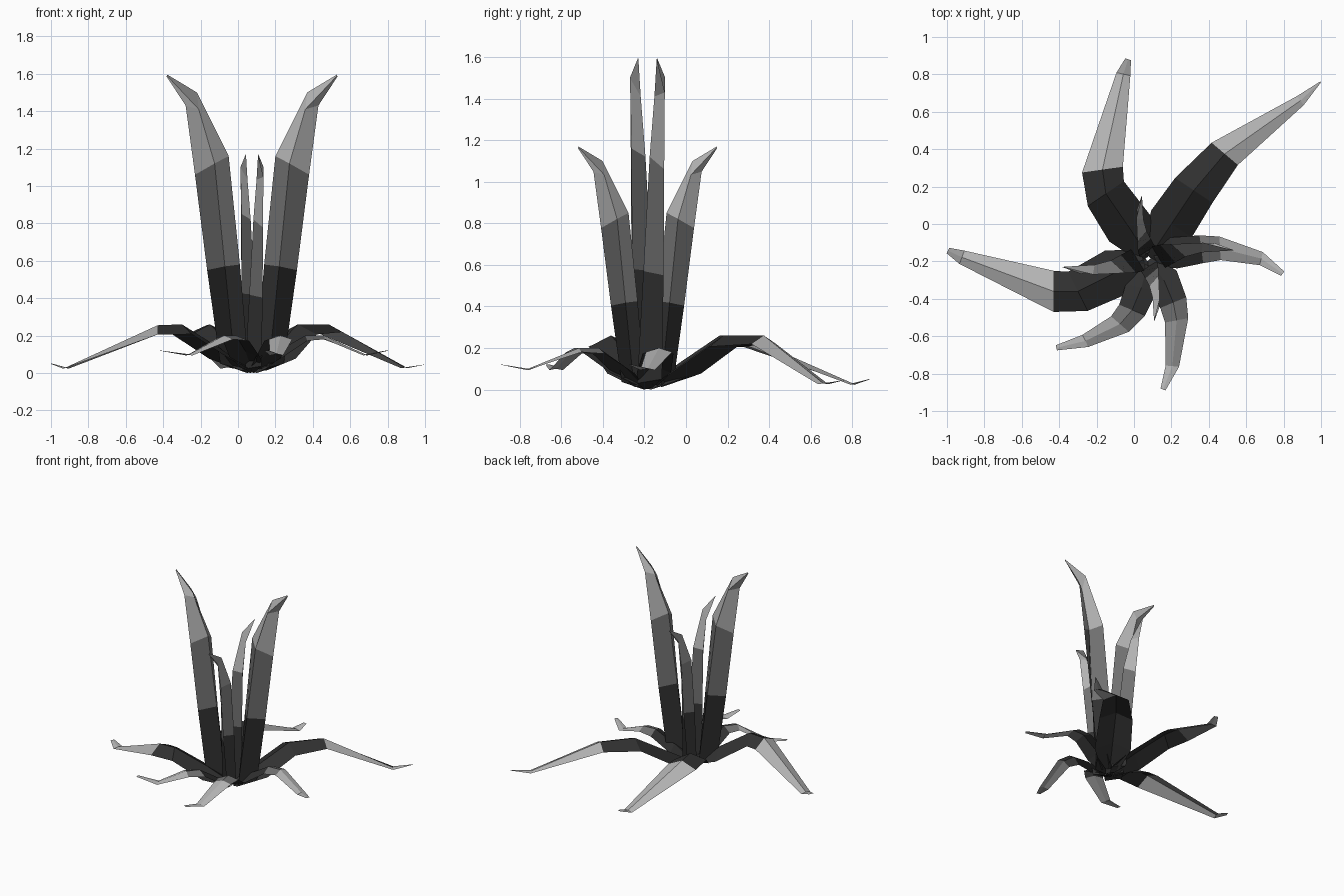
import bpy, math
from mathutils import Vector, Matrix

if "Cube" in bpy.data.objects:
    bpy.data.objects.remove(bpy.data.objects["Cube"])

CENTRE = Vector((0.075, -0.185, 0))


def grey(name, v):
    m = bpy.data.materials.new(name)
    m.diffuse_color = (v, v, v, 1)
    m.use_nodes = True
    m.node_tree.nodes["Principled BSDF"].inputs["Base Color"].default_value = m.diffuse_color
    return m


DARK, MID, LIGHT = grey("leaf_dark", 0.03), grey("leaf_mid", 0.16), grey("leaf_light", 0.45)


def make_leaf(name, rows, shades, turn=0, size=1):
    """Folded sheet: each row is (edge, fold, edge), turned and scaled about the centre."""
    mat = (Matrix.Translation(CENTRE) @ Matrix.Rotation(math.radians(turn), 4, 'Z')
           @ Matrix.Scale(size, 4) @ Matrix.Translation(-CENTRE))
    verts = [mat @ Vector(p) for row in rows for p in row]
    faces, slots = [], []
    for i in range(len(rows) - 1):
        for j in range(2):
            a = 3 * i + j
            faces.append((a, a + 1, a + 4, a + 3))
            slots.append(shades[i])
    me = bpy.data.meshes.new(name)
    me.from_pydata(verts, [], faces)
    for m in (DARK, MID, LIGHT):
        me.materials.append(m)
    for p, s in zip(me.polygons, slots):
        p.material_index = s
    me.validate()
    bpy.context.collection.objects.link(bpy.data.objects.new(name, me))


def rows_from_path(path):
    """Path points (x, y, ridge height, half width) become roof-shaped sections."""
    rows = []
    for i, (x, y, z, w) in enumerate(path):
        k = max(i, 1)
        t = (Vector(path[k][:2]) - Vector(path[k - 1][:2])).normalized()
        s = Vector((-t.y, t.x)) * w
        low = max(z - 5 * w * w if w < 0.09 else z - 0.45 * w, 0.005)
        rows.append(((x + s.x, y + s.y, low), (x, y, z), (x - s.x, y - s.y, low)))
    return rows


# Upright leaves: outer edge, fold, inner edge at each height
upright = [
    ((0.13, -0.16, 0.01), (0.10, -0.20, 0.0), (0.07, -0.16, 0.01)),
    ((0.245, -0.115, 0.05), (0.165, -0.235, 0.03), (0.095, -0.12, 0.05)),
    ((0.315, -0.108, 0.55), (0.22, -0.205, 0.57), (0.14, -0.11, 0.58)),
    ((0.38, -0.105, 1.06), (0.275, -0.175, 1.12), (0.20, -0.108, 1.16)),
    ((0.43, -0.102, 1.43), (0.36, -0.152, 1.41), (0.37, -0.10, 1.50)),
    ((0.532, -0.139, 1.585), (0.53, -0.141, 1.59), (0.528, -0.139, 1.595)),
]
for k, label in enumerate(("right", "back", "left", "front")):
    make_leaf(f"upright_leaf_{label}", upright, (0, 0, 1, 2, 2), 90 * k, 1 if k % 2 == 0 else 0.733)

# Wide drooping leaves, the left shape repeated at the back
wide = rows_from_path([
    (0.05, -0.19, 0.03, 0.06), (-0.10, -0.26, 0.135, 0.13), (-0.30, -0.36, 0.26, 0.117),
    (-0.43, -0.36, 0.255, 0.11), (-0.92, -0.178, 0.03, 0.038), (-0.995, -0.142, 0.05, 0.016)])
long = rows_from_path([
    (0.10, -0.15, 0.03, 0.06), (0.20, 0.00, 0.135, 0.13), (0.32, 0.18, 0.26, 0.12),
    (0.485, 0.375, 0.26, 0.092), (0.89, 0.66, 0.03, 0.03), (0.998, 0.76, 0.045, 0.003)])
make_leaf("low_leaf_left", wide, (0, 0, 0, 2, 2))
make_leaf("low_leaf_back", wide, (0, 0, 0, 2, 2), -82)
make_leaf("low_leaf_back_right", long, (0, 0, 0, 2, 2))

# Small drooping leaves share heights and widths and follow their own bends
heights = (0.03, 0.115, 0.20, 0.20, 0.10, 0.12)
widths = (0.045, 0.085, 0.075, 0.063, 0.036, 0.014)
bends = {
    "front": ((0.10, -0.22), (0.16, -0.30), (0.21, -0.42), (0.228, -0.515), (0.205, -0.76), (0.155, -0.885)),
    "right": ((0.11, -0.18), (0.21, -0.155), (0.36, -0.135), (0.46, -0.13), (0.68, -0.185), (0.795, -0.265)),
    "front_left": ((0.07, -0.22), (0.04, -0.34), (-0.01, -0.46), (-0.075, -0.535), (-0.26, -0.625), (-0.415, -0.662)),
}
for label, bend in bends.items():
    path = [(x, y, z, w) for (x, y), z, w in zip(bend, heights, widths)]
    make_leaf(f"low_leaf_{label}", rows_from_path(path), (0, 0, 1, 2, 2))
